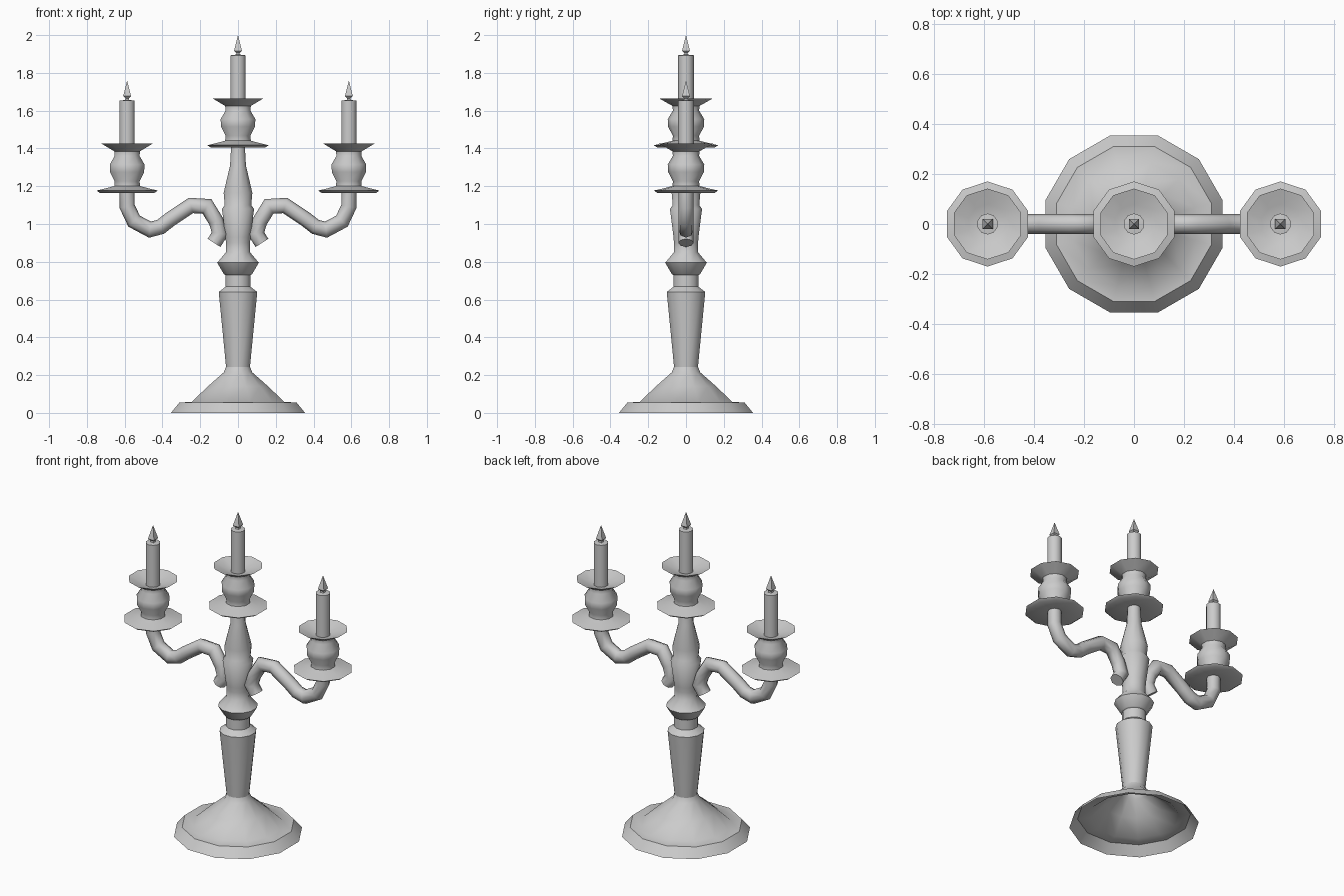
import bpy, bmesh
from math import pi, cos, sin
from mathutils import Vector

if "Cube" in bpy.data.objects:
    bpy.data.objects.remove(bpy.data.objects["Cube"])


def finish(bm, name, angle):
    bmesh.ops.recalc_face_normals(bm, faces=bm.faces)
    me = bpy.data.meshes.new(name)
    bm.to_mesh(me)
    bm.free()
    ob = bpy.data.objects.new(name, me)
    bpy.context.collection.objects.link(ob)
    bpy.ops.object.select_all(action='DESELECT')
    ob.select_set(True)
    bpy.context.view_layer.objects.active = ob
    bpy.ops.object.shade_smooth_by_angle(angle=angle)
    return ob


def bridge(bm, rings):
    n = len(rings[0])
    for a, b in zip(rings, rings[1:]):
        for i in range(n):
            j = (i + 1) % n
            bm.faces.new((a[i], a[j], b[j], b[i]))


def lathe(name, profile, sides, loc=(0, 0, 0), cap_top=False, cap_bottom=False, angle=0.8):
    """Profile of (flat-to-flat half width, z) spun so that flats face +x and -x."""
    bm = bmesh.new()
    rings = []
    for r, z in profile:
        R = r / cos(pi / sides)
        rings.append([bm.verts.new((loc[0] + R * cos((2 * i + 1) * pi / sides),
                                    loc[1] + R * sin((2 * i + 1) * pi / sides),
                                    loc[2] + z)) for i in range(sides)])
    bridge(bm, rings)
    if cap_bottom:
        bm.faces.new(rings[0][::-1])
    if cap_top:
        bm.faces.new(rings[-1])
    bmesh.ops.remove_doubles(bm, verts=bm.verts, dist=1e-4)
    return finish(bm, name, angle)


def tube(name, path, radius, sides):
    """Mitred sweep of a round section along a path in the xz plane."""
    bm = bmesh.new()
    pts = [Vector((x, 0, z)) for x, z in path]
    rings = []
    for k, p in enumerate(pts):
        d0 = (p - pts[max(k - 1, 0)]).normalized()
        d1 = (pts[min(k + 1, len(pts) - 1)] - p).normalized()
        t = (d0 + d1).normalized()
        side = Vector((t.z, 0, -t.x))
        miter = 1 / max(t.dot(d1 if d1.length else d0), 0.7)
        rings.append([bm.verts.new(p + side * radius * miter * cos(2 * pi * i / sides)
                                   + Vector((0, radius * sin(2 * pi * i / sides), 0)))
                      for i in range(sides)])
    bridge(bm, rings)
    bm.faces.new(rings[0][::-1])
    bm.faces.new(rings[-1])
    return finish(bm, name, 0.9)


# Foot, open underneath
lathe("base", [(.355, 0), (.31, .055), (.245, .058), (.16, .14), (.075, .215), (.063, .245)], 12)

# Turned stem
lathe("stem", [(.063, .24), (.102, .64), (.066, .668), (.066, .73), (.075, .735),
               (.11, .795), (.064, .85), (.064, .90), (.066, .93), (.085, 1.08),
               (.07, 1.10), (.076, 1.165), (.042, 1.31), (.036, 1.42)], 12)

# Curved arms
arm = [(.127, .90), (.095, .95), (.116, 1.015), (.164, 1.093), (.249, 1.098), (.36, 1.024),
       (.41, .985), (.466, .97), (.55, 1.015), (.587, 1.093), (.587, 1.19)]
for s, label in ((-1, "left"), (1, "right")):
    tube("arm_" + label, [(s * x, z) for x, z in arm], .04, 8)

# Three candle holders, candles and flames
for x, z, label in ((-.587, 1.165, "left"), (0, 1.405, "centre"), (.587, 1.165, "right")):
    at = (x, 0, z)
    # Drip plate, vase and flared cup in one profile
    lathe("holder_" + label,
          [(.03, .012), (.145, .0), (.162, .012), (.12, .022), (.068, .036), (.066, .062),
           (.09, .11), (.092, .15), (.066, .195), (.068, .22), (.135, .26),
           (.075, .238), (.035, .225)], 10, at, cap_bottom=True, cap_top=True)
    lathe("candle_" + label, [(.04, .22), (.04, .488), (.008, .492)], 10, at, cap_top=True)
    lathe("flame_" + label, [(.012, .488), (.009, .5), (.021, .512), (0, .595)],
          4, at, cap_bottom=True, angle=.5)
